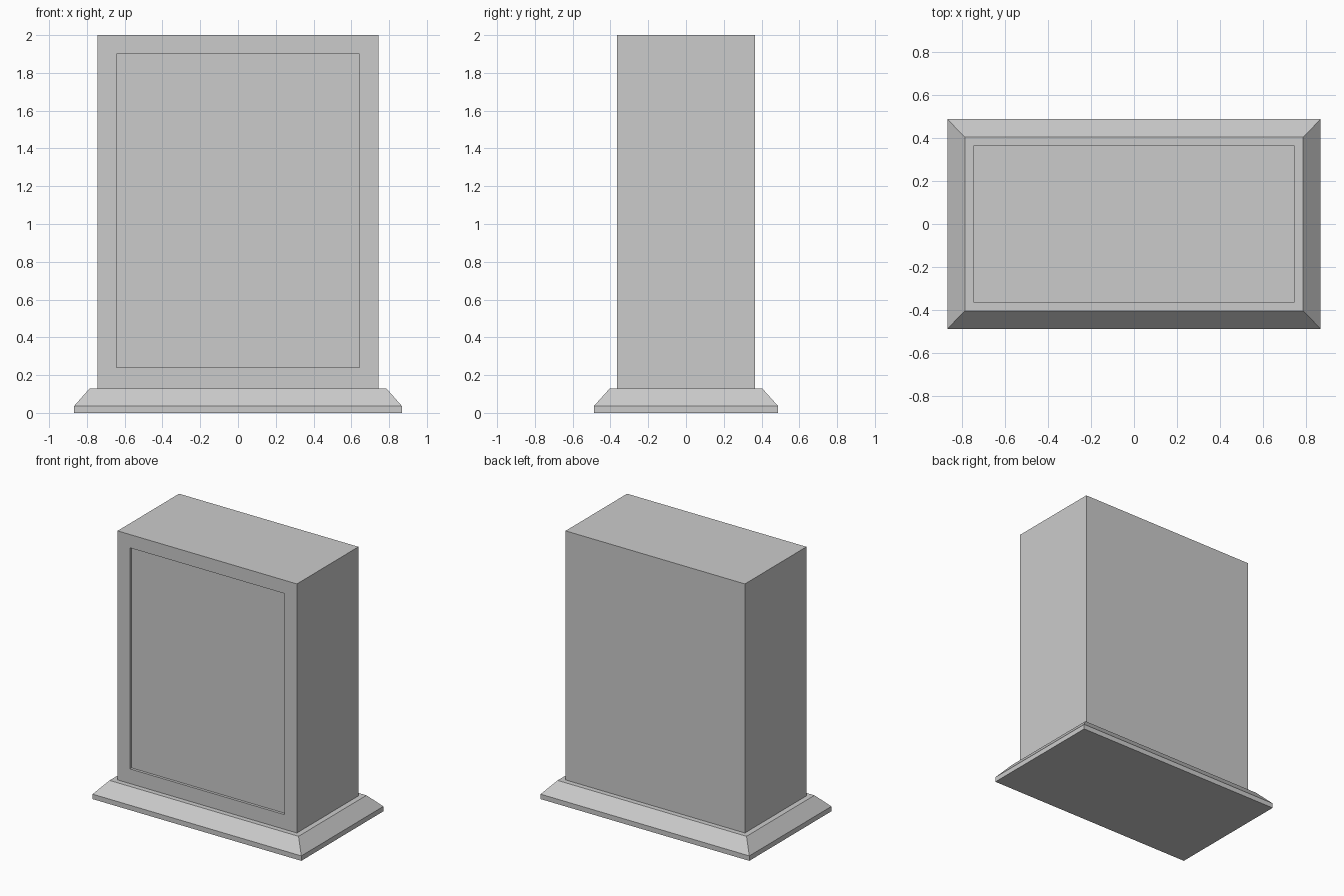
import bpy
import bmesh

if "Cube" in bpy.data.objects:
    bpy.data.objects.remove(bpy.data.objects["Cube"], do_unlink=True)

GREY = (0.6, 0.6, 0.6, 1.0)
stone = bpy.data.materials.new("grey_stone")
stone.use_nodes = True
stone.diffuse_color = GREY
stone.node_tree.nodes["Principled BSDF"].inputs["Base Color"].default_value = GREY


def finish(name, bm):
    bmesh.ops.recalc_face_normals(bm, faces=bm.faces[:])
    mesh = bpy.data.meshes.new(name)
    bm.to_mesh(mesh)
    bm.free()
    mesh.materials.append(stone)
    obj = bpy.data.objects.new(name, mesh)
    bpy.context.collection.objects.link(obj)
    return obj


def stacked_block(levels):
    """Rectangular solid through levels of (half width, half depth, height)."""
    bm = bmesh.new()
    rings = [[bm.verts.new((sx * w, sy * d, z))
              for sx, sy in ((-1, -1), (1, -1), (1, 1), (-1, 1))]
             for w, d, z in levels]
    bm.faces.new(rings[0])
    bm.faces.new(rings[-1])
    for low, high in zip(rings, rings[1:]):
        for i in range(4):
            j = (i + 1) % 4
            bm.faces.new((low[i], low[j], high[j], high[i]))
    bmesh.ops.recalc_face_normals(bm, faces=bm.faces[:])
    return bm


# Plinth with a sloped upper edge
finish("plinth", stacked_block([(0.867, 0.487, 0), (0.867, 0.487, 0.037),
                                (0.785, 0.403, 0.13)]))

# Upright body with a shallow recessed panel in the front
body = stacked_block([(0.745, 0.365, 0.13), (0.745, 0.365, 2)])
front = min(body.faces, key=lambda f: f.calc_center_median().y)
bmesh.ops.inset_region(body, faces=[front], thickness=0.102, use_even_offset=True)
for v in front.verts:
    v.co.z = 0.24 if v.co.z < 1 else 1.9
panel = bmesh.ops.extrude_discrete_faces(body, faces=[front])["faces"][0]
bmesh.ops.translate(body, verts=panel.verts[:], vec=(0, 0.02, 0))
finish("body", body)
